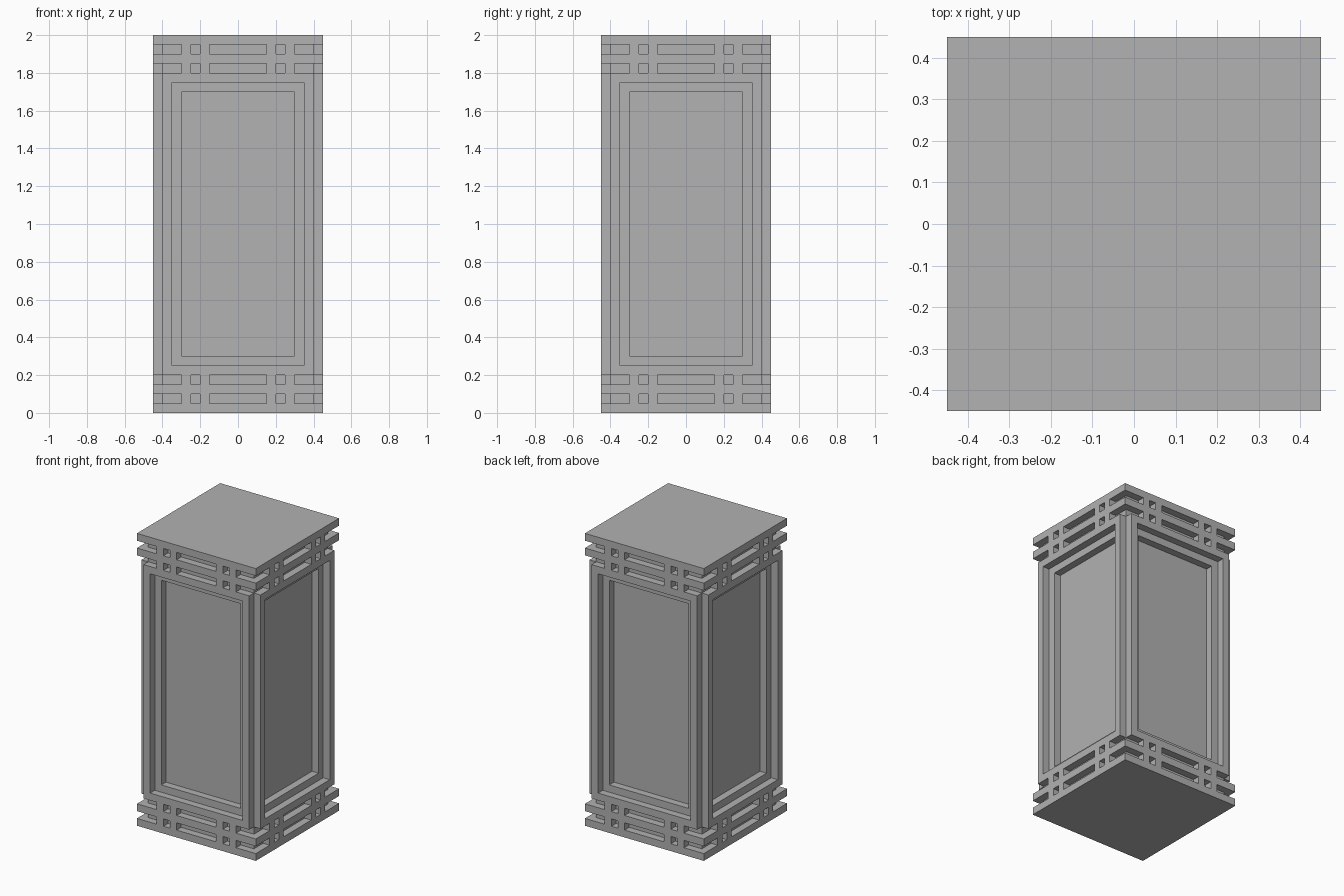
import bpy
import bmesh
from math import pi
from mathutils import Matrix, Vector

cube = bpy.data.objects.get("Cube")
if cube:
    bpy.data.objects.remove(cube, do_unlink=True)

HEIGHT = 2.0
STEP = 0.05            # module every part is based on
OUT = 9 * STEP         # outer half width
CORE = OUT - STEP      # half width behind the raised work
PANEL = CORE - STEP    # half width at the sunken panels

grey = bpy.data.materials.new("stone grey")
grey.use_nodes = True
colour = (0.445, 0.445, 0.445, 1)
grey.diffuse_color = colour
grey.node_tree.nodes["Principled BSDF"].inputs["Base Color"].default_value = colour


def add_box(bm, low, high):
    low, high = Vector(low), Vector(high)
    place = Matrix.Translation((low + high) / 2) @ Matrix.Diagonal((*(high - low), 1))
    return bmesh.ops.create_cube(bm, size=1, matrix=place)["verts"]


def finish(name, bm):
    bmesh.ops.recalc_face_normals(bm, faces=bm.faces)
    mesh = bpy.data.meshes.new(name)
    bm.to_mesh(mesh)
    bm.free()
    mesh.materials.append(grey)
    obj = bpy.data.objects.new(name, mesh)
    bpy.context.collection.objects.link(obj)
    return obj


def square_block(name, half, bottom, top):
    bm = bmesh.new()
    add_box(bm, (-half, -half, bottom), (half, half, top))
    finish(name, bm)


# Sunken panels, formed by one inner block
square_block("panel_core", PANEL, 6 * STEP, HEIGHT - 6 * STEP)

# Corner posts forming the upright sides of the inner step
bm = bmesh.new()
for turn in range(4):
    verts = add_box(bm, (6 * STEP, 6 * STEP, 6 * STEP), (CORE, CORE, HEIGHT - 6 * STEP))
    bmesh.ops.rotate(bm, verts=verts, matrix=Matrix.Rotation(turn * pi / 2, 3, "Z"))
finish("corner_posts", bm)

# Blocks behind the lattice, whose edges also form the inner step
square_block("lower_core", CORE, STEP, 6 * STEP)
square_block("upper_core", CORE, HEIGHT - 6 * STEP, HEIGHT - STEP)

# Projecting slabs at both ends
for name, bottom in (("base_slab", 0), ("lower_slab", 2 * STEP),
                     ("upper_slab", HEIGHT - 3 * STEP), ("top_slab", HEIGHT - STEP)):
    square_block(name, OUT, bottom, bottom + STEP)

# Small lattice pegs between the slabs
for name, bottom in (("base_pegs", STEP), ("lower_pegs", 3 * STEP),
                     ("upper_pegs", HEIGHT - 4 * STEP), ("top_pegs", HEIGHT - 2 * STEP)):
    bm = bmesh.new()
    for turn in range(4):
        for column in (-6, -4, 3, 5):
            verts = add_box(bm, (column * STEP, -OUT, bottom),
                            ((column + 1) * STEP, -CORE, bottom + STEP))
            bmesh.ops.rotate(bm, verts=verts, matrix=Matrix.Rotation(turn * pi / 2, 3, "Z"))
    finish(name, bm)

# Raised frame around each panel
for turn, side in enumerate(("front", "left", "back", "right")):
    bm = bmesh.new()
    rings = []
    for half, edge in ((CORE, 4 * STEP), (PANEL, 5 * STEP)):
        corners = ((-half, edge), (half, edge), (half, HEIGHT - edge), (-half, HEIGHT - edge))
        rings.append([bm.verts.new((x, -OUT, z)) for x, z in corners])
    outer, inner = rings
    for i in range(4):
        j = (i + 1) % 4
        bm.faces.new((outer[i], outer[j], inner[j], inner[i]))
    front_faces = bm.faces[:]
    back = bmesh.ops.extrude_face_region(bm, geom=front_faces, use_keep_orig=True)["geom"]
    bmesh.ops.translate(bm, vec=(0, STEP, 0),
                        verts=[v for v in back if isinstance(v, bmesh.types.BMVert)])
    bmesh.ops.rotate(bm, verts=bm.verts, matrix=Matrix.Rotation(turn * pi / 2, 3, "Z"))
    finish(side + "_frame", bm)
